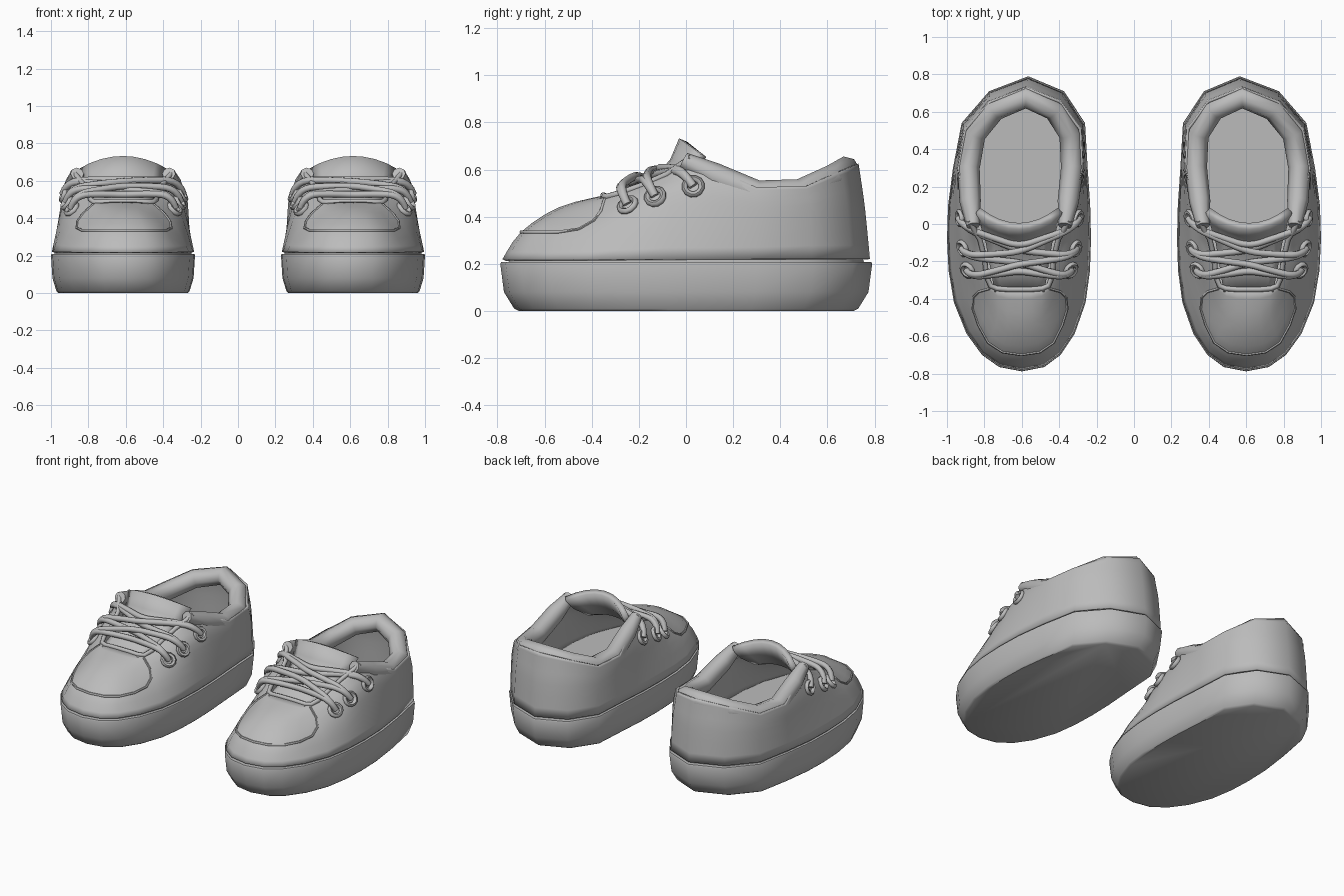
import bpy, bmesh, math
from mathutils import Vector
from mathutils.bvhtree import BVHTree

if "Cube" in bpy.data.objects:
    bpy.data.objects.remove(bpy.data.objects["Cube"])

grey = bpy.data.materials.new("plain grey")
grey.use_nodes = True
COLOUR = (0.5, 0.5, 0.5, 1)
grey.diffuse_color = COLOUR
grey.node_tree.nodes["Principled BSDF"].inputs["Base Color"].default_value = COLOUR


def place(hw, y, z):
    """Shift a point from the shoe's curved centre line to its place in the pair."""
    bend = 0.08 if y > 0 else 0.025
    return Vector((0.615 - bend * y ** 2 + hw, y, z))


def both_sides(half):
    """Closed ring from the half that runs toe to heel."""
    return half + [(-p[0], *p[1:]) for p in half[-2:0:-1]]


def finish(ob, angle=40):
    ob.data.materials.clear()
    ob.data.materials.append(grey)
    bpy.ops.object.select_all(action="DESELECT")
    ob.select_set(True)
    bpy.context.view_layer.objects.active = ob
    bpy.ops.object.shade_smooth_by_angle(angle=math.radians(angle))
    ob.modifiers.new("pair", "MIRROR").use_mirror_merge = False
    return ob


def loft(name, rings, closed=True, capped=False, thickness=0, offset=0, angle=45):
    bm = bmesh.new()
    rows = [[bm.verts.new(place(*p)) for p in ring] for ring in rings]
    n = len(rows[0])
    for a, b in zip(rows, rows[1:]):
        for i in range(n if closed else n - 1):
            j = (i + 1) % n
            bm.faces.new((a[i], a[j], b[j], b[i]))
    if capped:
        bm.faces.new(rows[0][::-1])
        bm.faces.new(rows[-1])
    bmesh.ops.recalc_face_normals(bm, faces=bm.faces)
    me = bpy.data.meshes.new(name)
    bm.to_mesh(me)
    bm.free()
    ob = bpy.data.objects.new(name, me)
    bpy.context.collection.objects.link(ob)
    if thickness:
        solid = ob.modifiers.new("thickness", "SOLIDIFY")
        solid.thickness, solid.offset = thickness, offset
    return finish(ob, angle)


def tube(name, points, radius, smooth=False, closed=False, radii=None, sides=2):
    """Round cord through points that are already placed."""
    cu = bpy.data.curves.new(name, "CURVE")
    cu.dimensions = "3D"
    cu.bevel_depth, cu.bevel_resolution, cu.use_fill_caps = radius, sides, True
    sp = cu.splines.new("NURBS" if smooth else "POLY")
    sp.points.add(len(points) - 1)
    for i, p in enumerate(points):
        sp.points[i].co = (*p, 1)
        sp.points[i].radius = radii[i] if radii else 1
    sp.use_cyclic_u = closed
    if smooth:
        sp.order_u, sp.use_endpoint_u, sp.resolution_u = 3, True, 5
    ob = bpy.data.objects.new(name, cu)
    bpy.context.collection.objects.link(ob)
    bpy.ops.object.select_all(action="DESELECT")
    ob.select_set(True)
    bpy.context.view_layer.objects.active = ob
    bpy.ops.object.convert(target="MESH")
    return finish(bpy.context.object, 60)


# Half outlines of the shoe, toe to heel: half width, y (and z)
base = [(0, -.788), (.12, -.765), (.21, -.7), (.29, -.585), (.352, -.42), (.378, -.25),
        (.385, -.08), (.38, .1), (.36, .3), (.33, .54), (.2, .71), (0, .79)]
low = [(0, -.7, .335), (.1, -.685, .335), (.175, -.635, .335), (.225, -.54, .335),
       (.285, -.39, .345), (.325, -.22, .375), (.34, -.06, .4), (.345, .12, .4),
       (.345, .3, .4), (.32, .53, .42), (.195, .685, .43), (0, .76, .43)]
high = [(0, -.54, .44), (.07, -.53, .435), (.12, -.5, .43), (.16, -.44, .43),
        (.205, -.34, .445), (.27, -.2, .485), (.3, -.07, .52), (.32, .1, .53),
        (.34, .3, .475), (.318, .52, .48), (.19, .67, .53), (0, .745, .54)]
rim = [(0, -.35, .49), (.06, -.35, .49), (.12, -.345, .485), (.155, -.33, .485),
       (.175, -.28, .5), (.185, -.18, .535), (.21, -.08, .58), (.268, .02, .65),
       (.335, .3, .525), (.312, .51, .53), (.187, .66, .595), (0, .732, .625)]


def outline(scale, z):
    return both_sides([(w * scale, y * scale, z) for w, y in base])


# Sole with rounded bottom edge and a groove under the upper
loft("sole", [outline(s, z) for s, z in
              ((.9, 0), (.925, .01), (.98, .08), (1, .2), (.995, .208), (.955, .208), (.95, .222))],
     capped=True)


# Upper: smooth sweep from the outline over the toe to the opening
def spline(a, b, c, d, t):
    a, b, c, d = map(Vector, (a, b, c, d))
    return tuple(b + 0.5 * t * (c - a + t * (2 * a - 5 * b + 4 * c - d
                                             + t * (3 * (b - c) + d - a))))


keys = [outline(.988, .22), both_sides(low), both_sides(high), both_sides(rim)]
keys = [keys[0]] + keys + [keys[-1]]
rings = [[spline(*ps, step / 3) for ps in zip(*keys[k:k + 4])]
         for k in range(3) for step in range(3)] + [keys[-1]]
upper = loft("upper", rings, thickness=.015, offset=-1, angle=70)
surface = BVHTree.FromPolygons([v.co for v in upper.data.vertices],
                               [p.vertices for p in upper.data.polygons])

# Padded collar
collar = [(.245, -.01, .638, .6), (.262, .12, .572, .95), (.277, .3, .495, 1),
          (.255, .48, .5, 1), (.16, .61, .558, 1), (0, .677, .596, 1)]
loop = collar + [(-w, *r) for w, *r in collar[-2::-1]]
tube("collar", [place(*p[:3]) for p in loop], .06, radii=[p[3] for p in loop])

# Rolled edge round the lace opening
edge = [(-w, y, z) for w, y, z in rim[7:0:-1]] + rim[:8]
tube("throat_edge", [place(*p) for p in edge], .014)

# Toe cap seam, laid on the upper
side = low[:4] + [(.245, -.45, .34), (.245, -.39, .38), (.215, -.36, .42), (.16, -.345, .475)]
path = [(-w, y, z) for w, y, z in side[:0:-1]] + side
tube("toe_seam", [surface.find_nearest(place(*p))[0] for p in path], .007, sides=1)

# Tongue, curled back at the top
spine = [(.13, -.36, .46, 0, 0), (.15, -.24, .5, .01, .02), (.17, -.12, .55, .03, .03),
         (.2, -.05, .635, .07, .04), (.22, -.012, .725, .085, .065)]
loft("tongue", [[(w * u, y + back * u * u, z - drop * u * u)
                 for u in (k / 4 for k in range(-4, 5))] for w, y, z, back, drop in spine],
     closed=False, thickness=.038)

# Eyelets on both flaps
rows = [(.28, -.25, .455), (.3, -.13, .485), (.322, .03, .53)]
holes = {}
for s in (-1, 1):
    for r, (w, y, z) in enumerate(rows):
        spot, normal, *_ = surface.find_nearest(place(s * w, y, z))
        if normal.x * s < 0:
            normal = -normal
        holes[s, r] = spot + normal * .012
        u = normal.orthogonal().normalized()
        v = normal.cross(u)
        ring = [spot + normal * .006 + .036 * (u * math.cos(a) + v * math.sin(a))
                for a in (k * math.tau / 12 for k in range(12))]
        tube("eyelet", ring, .014, closed=True, sides=1)


# Laces: a bar at each end and crossings between
def lace(name, r0, r1, mid_y, mid_z):
    a, d = holes[-1, r0], holes[1, r1]
    m = place(0, mid_y, mid_z)
    lift = Vector((0, -.035, .065))
    tube(name, [a, a.lerp(m, .07) + lift, a.lerp(m, .6) + lift * .5, m,
                d.lerp(m, .6) + lift * .5, d.lerp(m, .07) + lift, d], .018, smooth=True)


lace("bottom_lace", 0, 0, -.25, .525)
lace("top_lace", 2, 2, -.12, .605)
for r, (y, z) in enumerate(((-.205, .55), (-.14, .575))):
    lace("rising_lace", r, r + 1, y, z)
    lace("falling_lace", r + 1, r, y - .01, z + .022)
